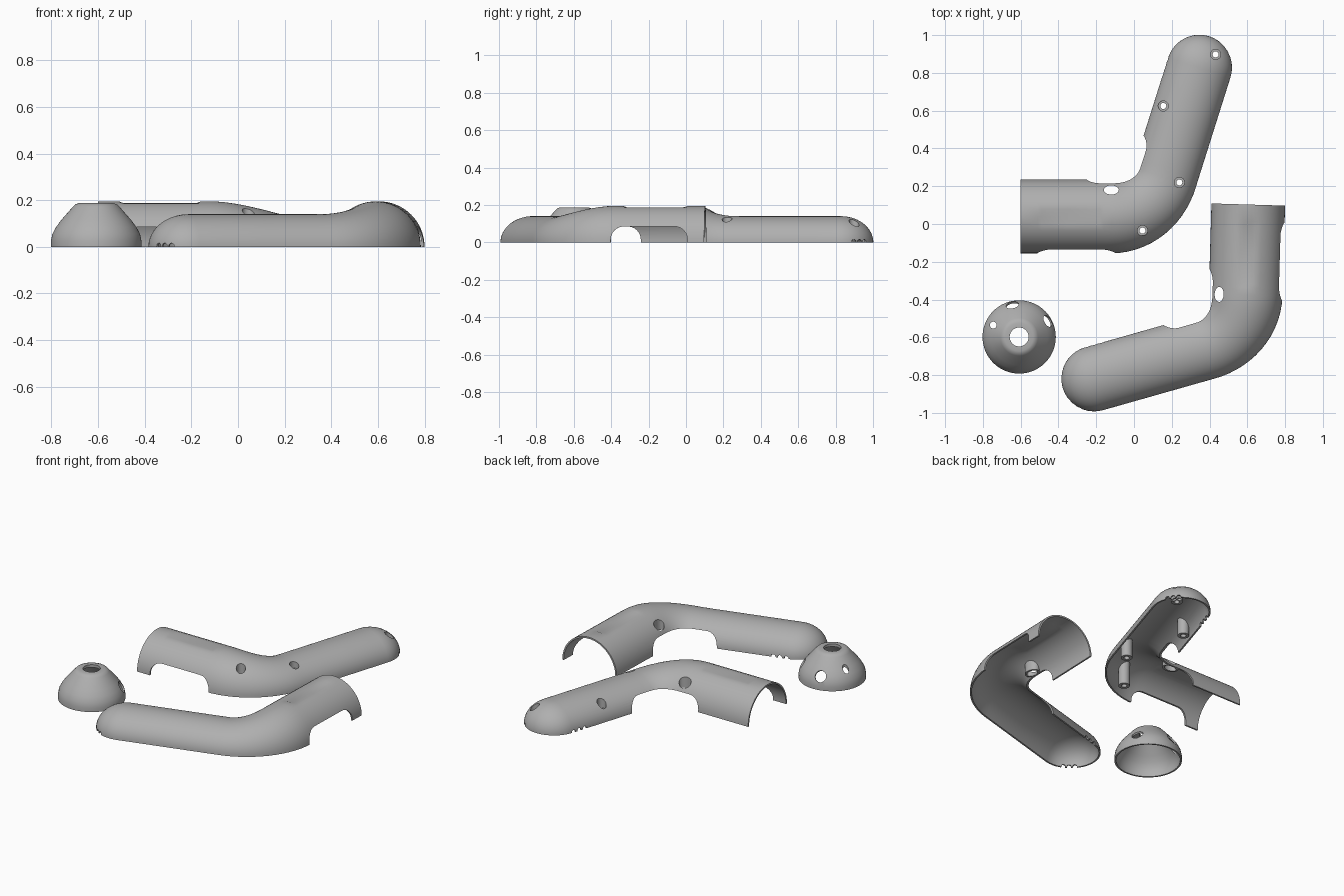
import bpy, bmesh, math
from mathutils import Matrix, Vector

if "Cube" in bpy.data.objects:
    bpy.data.objects.remove(bpy.data.objects["Cube"])

grey = bpy.data.materials.new("warm_grey")
grey.diffuse_color = (0.43, 0.43, 0.43, 1)
grey.use_nodes = True
grey.node_tree.nodes["Principled BSDF"].inputs["Base Color"].default_value = grey.diffuse_color

# Centre line of a bent shell: straight sleeve, bend, straight arm with a round tip
X0, Y0, RUN, BEND, ANG, ARM = -0.6, 0.04, 0.48, 0.296, 1.265, 0.61
ARC = BEND * ANG
TIP = RUN + ARC + ARM
WALL = 0.01


def path(s):
    if s <= RUN:
        return X0 + s, Y0, 0.0
    a = min((s - RUN) / BEND, ANG)
    d = max(0, s - RUN - ARC)
    return (X0 + RUN + BEND * math.sin(a) + d * math.cos(a),
            Y0 + BEND - BEND * math.cos(a) + d * math.sin(a), a)


def new_object(name, bm):
    bmesh.ops.recalc_face_normals(bm, faces=bm.faces)
    if bm.calc_volume(signed=True) < 0:
        bmesh.ops.reverse_faces(bm, faces=bm.faces)
    me = bpy.data.meshes.new(name)
    bm.to_mesh(me)
    bm.free()
    ob = bpy.data.objects.new(name, me)
    bpy.context.collection.objects.link(ob)
    return ob


def volume(me):
    bm = bmesh.new()
    bm.from_mesh(me)
    v = bm.calc_volume(signed=True)
    bm.free()
    return v


def subtract(ob, tool):
    """Cut the tool away; try the next solver when a result is implausible."""
    before, limit = volume(ob.data), abs(volume(tool.data))
    for solver in ('MANIFOLD', 'EXACT', 'FLOAT'):
        mod = ob.modifiers.new("cut", 'BOOLEAN')
        mod.operation, mod.object, mod.solver = 'DIFFERENCE', tool, solver
        bpy.context.view_layer.update()
        dg = bpy.context.evaluated_depsgraph_get()
        me = bpy.data.meshes.new_from_object(ob.evaluated_get(dg))
        ob.modifiers.clear()
        if me.polygons and before - limit * 1.01 < volume(me) < before - 1e-8:
            ob.data = me
            break
    bpy.data.objects.remove(tool)


def tube_solid(name, wall, start, skirt):
    """Half-round solid following the path; wall shrinks it for the cavity."""
    bm = bmesh.new()
    r_tip = 0.173 - wall
    stations = [start, 0.09, 0.11, 0.25, 0.42, 0.44, RUN]
    stations += [RUN + ARC * i / 14 for i in range(1, 15)]
    stations += [RUN + ARC + ARM * f for f in (0.08, 0.5, 1)]
    stations += [TIP + r_tip * math.sin(math.radians(a)) for a in range(9, 90, 9)]
    stations.append(TIP + r_tip * math.sin(math.radians(87)))
    rings = []
    for s in stations:
        f = min(1, max(0, (s - RUN) / 0.40))
        f = f * f * (3 - 2 * f)
        k = math.sqrt(max(0, 1 - (max(0, s - TIP) / r_tip) ** 2))
        w = (0.195 - 0.022 * f - wall) * k
        h = (0.195 - 0.055 * f - wall) * k
        x, y, a = path(s)
        pts = [(w * math.cos(math.pi * i / 32), h * math.sin(math.pi * i / 32)) for i in range(33)]
        if 0.1 < s < 0.43:      # flat pad on the sleeve
            pts = [(l, min(z, 0.187 - wall)) for l, z in pts]
        if skirt:
            pts = [(w, -skirt)] + pts + [(-w, -skirt)]
        rings.append([bm.verts.new((x - l * math.sin(a), y + l * math.cos(a), z)) for l, z in pts])
    n = len(rings[0])
    for r, q in zip(rings, rings[1:]):
        for i in range(n):
            bm.faces.new((r[i], r[(i + 1) % n], q[(i + 1) % n], q[i]))
    bm.faces.new(rings[0])
    bm.faces.new(rings[-1])
    return new_object(name, bm)


def cylinder(x, y, z0, z1, r, stretch=1.0, axis=(0, 0, 1)):
    """Round bar through the middle point of z0..z1, pointing along axis."""
    w = Vector(axis).normalized()
    u = Vector((-w.y, w.x, 0)).normalized() if w.z < 0.99 else Vector((1, 0, 0))
    v = w.cross(u)
    mid, half = Vector((x, y, (z0 + z1) / 2)), w * (z1 - z0) / 2
    bm = bmesh.new()
    ends = []
    for c in (mid - half, mid + half):
        ring = []
        for i in range(24):
            t = 2 * math.pi * (i + 0.37) / 24
            ring.append(bm.verts.new(c + u * (r * stretch * math.cos(t)) + v * (r * math.sin(t))))
        ends.append(ring)
        bm.faces.new(ring)
    for i in range(24):
        j = (i + 1) % 24
        bm.faces.new((ends[0][i], ends[0][j], ends[1][j], ends[1][i]))
    return new_object("helper", bm)


def arch_cutter(outline, top):
    """Prism with rounded upper edges for the side openings."""
    bm = bmesh.new()
    f = bm.faces.new([bm.verts.new((x, y, -0.05)) for x, y in outline])
    low = [bm.verts.new(v.co) for v in f.verts]
    for v in f.verts:
        v.co.z = top
    hi, n = list(f.verts), len(low)
    bm.faces.new(low)
    for i in range(n):
        bm.faces.new((low[i], low[(i + 1) % n], hi[(i + 1) % n], hi[i]))
    edges = [e for e in bm.edges if all(v.co.z > 0 for v in e.verts)]
    bmesh.ops.bevel(bm, geom=edges, offset=0.07, segments=6, profile=0.5, affect='EDGES')
    return new_object("helper", bm)


def finish(ob):
    ob.data.materials.clear()
    ob.data.materials.append(grey)
    for p in ob.data.polygons:
        p.material_index = 0
    bpy.ops.object.select_all(action='DESELECT')
    ob.select_set(True)
    bpy.context.view_layer.objects.active = ob
    bpy.ops.object.shade_smooth_by_angle(angle=math.radians(30))


SCREWS = [(0.432, 0.898, 0.05), (0.155, 0.625, 0.055), (0.24, 0.22, 0.09), (0.045, -0.035, 0.1)]


def bent_shell(name, screws):
    # cavity with the bosses left standing
    cavity = tube_solid("helper", WALL, -0.05, 0.05)
    subtract(cavity, cylinder(-0.12, 0.18, 0.087, 0.3, 0.036, 1.4))
    if screws:
        for x, y, z in SCREWS:
            subtract(cavity, cylinder(x, y, 0.005, 0.3, 0.033))
    ob = tube_solid(name, 0, 0, 0)
    subtract(ob, cavity)
    # side openings: outer side of the sleeve, inner side of the bend
    subtract(ob, arch_cutter([(-0.51, -0.3), (-0.1, -0.3), (-0.1, -0.02), (-0.51, -0.02)], 0.085))
    subtract(ob, arch_cutter([(-0.25, 0.07), (-0.02, 0.07), (0.2, 0.42), (-0.1, 0.515), (-0.25, 0.515)], 0.085))
    # oval cable hole and counterbored screw holes
    subtract(ob, cylinder(-0.12, 0.18, -0.1, 0.4, 0.024, 1.65))
    if screws:
        for x, y, z in SCREWS:
            subtract(ob, cylinder(x, y, -0.1, 0.4, 0.016))
            subtract(ob, cylinder(x, y, z, 0.4, 0.027))
    # small rim notches around the tip and on the inner side of the arm
    cx, cy, a = path(TIP)
    spots = [(cx, cy, a - t) for t in (0.45, 0.65, 0.85)]
    spots += [(cx - d * math.cos(a), cy - d * math.sin(a), a + math.pi / 2) for d in (0.01, 0.05, 0.09)]
    for x, y, b in spots:
        ax = (math.cos(b), math.sin(b), 0)
        subtract(ob, cylinder(x + 0.168 * ax[0], y + 0.168 * ax[1], -0.037, 0.043, 0.013, axis=ax))
    return ob


# Back shell with screw holes
finish(bent_shell("back_shell", True))

# Front shell: mirrored, turned a little and moved
front = bent_shell("front_shell", False)
mirror = Matrix(((0, -1, 0, 0), (-1, 0, 0, 0), (0, 0, 1, 0), (0, 0, 0, 1)))
front.data.transform(Matrix.Translation((0.605, 0.103, 0)) @ Matrix.Rotation(math.radians(-1.7), 4, 'Z')
                     @ mirror @ Matrix.Translation((-X0, -Y0, 0)))
front.data.flip_normals()
finish(front)

# Hollow cone cap, turned from a closed profile
CX, CY = -0.608, -0.598
profile = [(0.194, 0), (0.194, 0.025), (0.188, 0.055), (0.172, 0.085), (0.15, 0.115), (0.1, 0.172),
           (0.09, 0.182), (0.075, 0.187), (0.05, 0.187), (0.05, 0.17), (0.085, 0.168), (0.139, 0.11),
           (0.162, 0.081), (0.178, 0.052), (0.184, 0.025), (0.184, 0)]
bm = bmesh.new()
SEG = 64
rings = [[bm.verts.new((CX + r * math.cos(2 * math.pi * i / SEG), CY + r * math.sin(2 * math.pi * i / SEG), z))
          for i in range(SEG)] for r, z in profile]
for r, q in zip(rings, rings[1:] + rings[:1]):
    for i in range(SEG):
        bm.faces.new((r[i], r[(i + 1) % SEG], q[(i + 1) % SEG], q[i]))
cap = new_object("cone_cap", bm)
# side holes in the cap
for deg in (102, 29):
    c, s = math.cos(math.radians(deg)), math.sin(math.radians(deg))
    subtract(cap, cylinder(CX + 0.175 * c, CY + 0.175 * s, 0.04, 0.12, 0.034, axis=(c, s, 0.75)))
subtract(cap, cylinder(-0.745, -0.535, 0.03, 0.3, 0.018))
finish(cap)
